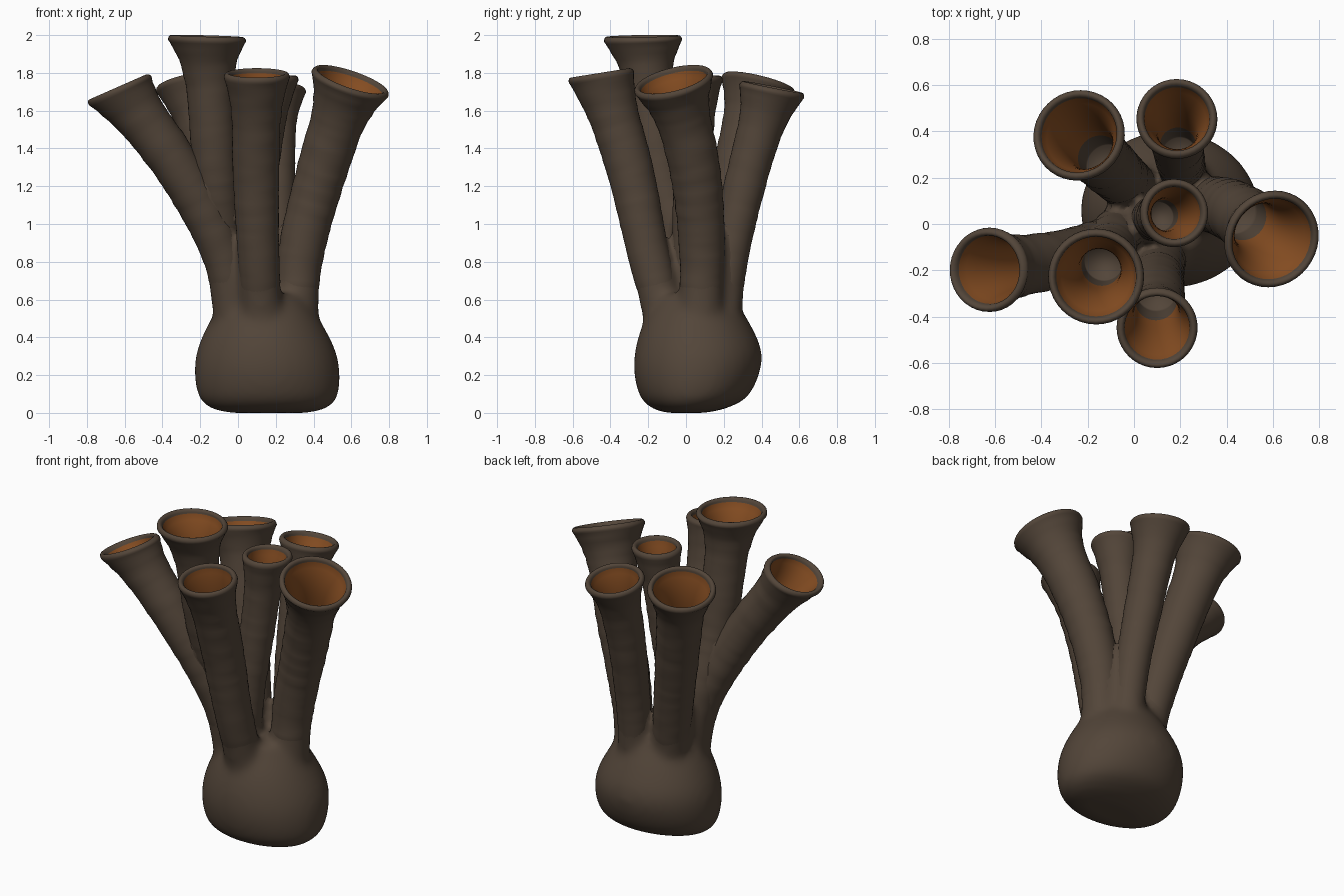
import bpy, bmesh, math, random
from mathutils import Vector

random.seed(4)
if "Cube" in bpy.data.objects:
    bpy.data.objects.remove(bpy.data.objects["Cube"])

SIDES = 40
FLARE = 0.3          # length of the trumpet-shaped mouth
WALL = 0.035         # thickness of the tube wall
LIP = 0.025          # height of the rounded rim
BORE = 0.58          # depth of the hollow


def material(name, rgb):
    m = bpy.data.materials.new(name)
    m.use_nodes = True
    m.diffuse_color = (*rgb, 1)
    m.node_tree.nodes["Principled BSDF"].inputs["Base Color"].default_value = (*rgb, 1)
    return m


BROWN = material("dark brown skin", (0.086, 0.06, 0.041))
ORANGE = material("orange lining", (0.238, 0.075, 0.016))


def catmull(points, steps):
    """Smooth dense path through the given points."""
    p = [Vector(q) for q in points]
    p = [2 * p[0] - p[1]] + p + [2 * p[-1] - p[-2]]
    path = []
    for a, b, c, d in zip(p, p[1:], p[2:], p[3:]):
        for i in range(steps):
            t = i / steps
            path.append(0.5 * (2 * b + (c - a) * t + (2 * a - 5 * b + 4 * c - d) * t * t
                               + (3 * b - a - 3 * c + d) * t ** 3))
    return path + [p[-2]]


class Path:
    """Path measured as a distance back from its mouth."""
    def __init__(self, points, rim_normal):
        self.pts = catmull(points, 30)[::-1]
        self.rim = rim_normal.normalized()
        self.dist = [0]
        for a, b in zip(self.pts, self.pts[1:]):
            self.dist.append(self.dist[-1] + (b - a).length)
        self.length = self.dist[-1]

    def frame(self, d):
        i = 0
        while i < len(self.pts) - 2 and self.dist[i + 1] < d:
            i += 1
        a, b = self.pts[i], self.pts[i + 1]
        pos = a.lerp(b, (d - self.dist[i]) / (self.dist[i + 1] - self.dist[i]))
        tangent = (a - b).normalized()
        return pos, tangent.lerp(self.rim, max(0, 1 - d / FLARE)).normalized()

    def taper(self, d):
        """Tubes widen gently from root to mouth."""
        return 1.12 - 0.32 * d / self.length


def add_ring(bm, centre, normal, rx, ry, wobble=0):
    u = Vector((0, 1, 0)).cross(normal).normalized()
    v = normal.cross(u)
    phase = random.uniform(0, math.tau)
    ring = []
    for i in range(SIDES):
        a = math.tau * i / SIDES
        w = 1 + wobble * math.sin(2 * a + phase)
        ring.append(bm.verts.new(centre + w * (u * rx * math.cos(a) + v * ry * math.sin(a))))
    return ring


def skin_rings(bm, rings):
    """Bridge consecutive rings and cap both ends; returns the bands of faces."""
    bands = []
    for a, b in zip(rings, rings[1:]):
        bands.append([bm.faces.new((a[i - 1], a[i], b[i], b[i - 1])) for i in range(SIDES)])
    bm.faces.new(rings[0][::-1])
    bm.faces.new(rings[-1])
    return bands


def make_object(name, bm):
    bmesh.ops.recalc_face_normals(bm, faces=bm.faces)
    for f in bm.faces:
        f.smooth = True
    mesh = bpy.data.meshes.new(name)
    bm.to_mesh(mesh)
    bm.free()
    mesh.materials.append(BROWN)
    mesh.materials.append(ORANGE)
    obj = bpy.data.objects.new(name, mesh)
    bpy.context.collection.objects.link(obj)
    return obj


def flare(d, r, mouth):
    return r + (mouth - r) * max(0, 1 - (d - LIP) / FLARE) ** 2.6


def make_tube(name, path, r, mouth):
    """Ridged outer wall, rounded lip, orange bore and brown floor."""
    bm = bmesh.new()
    rings = []

    def ring(d, radius, wobble=0):
        pos, normal = path.frame(d)
        rings.append(add_ring(bm, pos, normal, radius, radius, wobble))

    # outer wall
    n = int(path.length / 0.03)
    for i in range(n):
        d = path.length + (WALL - path.length) * i / (n - 1)
        ridge = 1 + random.uniform(-0.014, 0.014) * min(1, d / 0.1)
        ring(d, flare(d, r * path.taper(d), mouth) * ridge, 0.008)
    # lip
    for i in range(9):
        a = math.pi * i / 8
        ring(LIP * (1 - math.sin(a)), mouth - WALL / 2 * (1 - math.cos(a)))
    # bore
    lining_start = len(rings) - 1
    for i in range(1, 18):
        d = LIP + (BORE - LIP) * i / 17
        ring(d, flare(d, r * path.taper(d) - WALL, mouth - WALL))
    for band in skin_rings(bm, rings)[lining_start:lining_start + 12]:
        for f in band:
            f.material_index = 1
    make_object(name, bm)


def add_stem(bm, path, r):
    """Solid lower part of a tube, thicker at its root."""
    rings = []
    end = BORE + 0.08
    for i in range(20):
        s = i / 19
        d = path.length + (end - path.length) * s
        pos, normal = path.frame(d)
        rad = r * path.taper(d) * (0.95 + 0.3 * (1 - s) ** 3)
        rings.append(add_ring(bm, pos, normal, rad, rad))
    skin_rings(bm, rings)


# Bulbous base: height, half width, half depth, centre y
body = bmesh.new()
levels = [(0, .2, .1, 0), (.022, .3, .19, .015), (.08, .365, .28, .04), (.2, .385, .33, .056),
          (.33, .367, .335, .065), (.48, .297, .28, .055), (.63, .2, .19, .05)]
skin_rings(body, [add_ring(body, Vector((0.163 - 0.04 * z, cy, z)), Vector((0, 0, 1)), rx, ry)
                  for z, rx, ry, cy in catmull(levels, 3)])


def tube(name, root, low, high, mouth, tilt, r, mouth_r):
    """Tube through three evenly spaced heights up to its mouth."""
    points = [(*xy, 0.4 + 0.45 * i) for i, xy in enumerate((root, low, high))] + [mouth]
    path = Path(points, Vector((*tilt, 1)))
    add_stem(body, path, r)
    make_tube(name, path, r, mouth_r)


# Seven tubes; the tall one forks off the left leaning one
tube("left_leaning_tube", (0, -.01), (-.085, -.07), (-.32, -.15), (-.638, -.2, 1.725),
     (-.44, 0), .122, .182)
tube("tall_tube", (0, -.01), (-.07, -.03), (-.12, -.14), (-.165, -.23, 1.995),
     (.03, -.02), .118, .207)
tube("front_tube", (.135, -.085), (.108, -.2), (.095, -.3), (.1, -.455, 1.8),
     (0, -.16), .122, .175)
tube("right_leaning_tube", (.295, .07), (.335, .085), (.45, .045), (.6, -.07, 1.765),
     (.34, -.25), .133, .214)
tube("back_tube", (.225, .185), (.21, .235), (.19, .335), (.185, .46, 1.725),
     (.03, .2), .11, .175)
tube("back_left_tube", (.045, .11), (-.035, .18), (-.135, .275), (-.242, .388, 1.755),
     (-.18, .24), .127, .2)
tube("centre_tube", (.05, .005), (.065, .015), (.115, .035), (.176, .048, 1.785),
     (0, 0), .1, .147)

# Melt the base and tube roots into one soft body
base = make_object("base", body)
remesh = base.modifiers.new("blend", 'REMESH')
remesh.mode = 'VOXEL'
remesh.voxel_size = 0.02
remesh.use_smooth_shade = True
soften = base.modifiers.new("soften", 'SMOOTH')
soften.factor = 0.5
soften.iterations = 18
